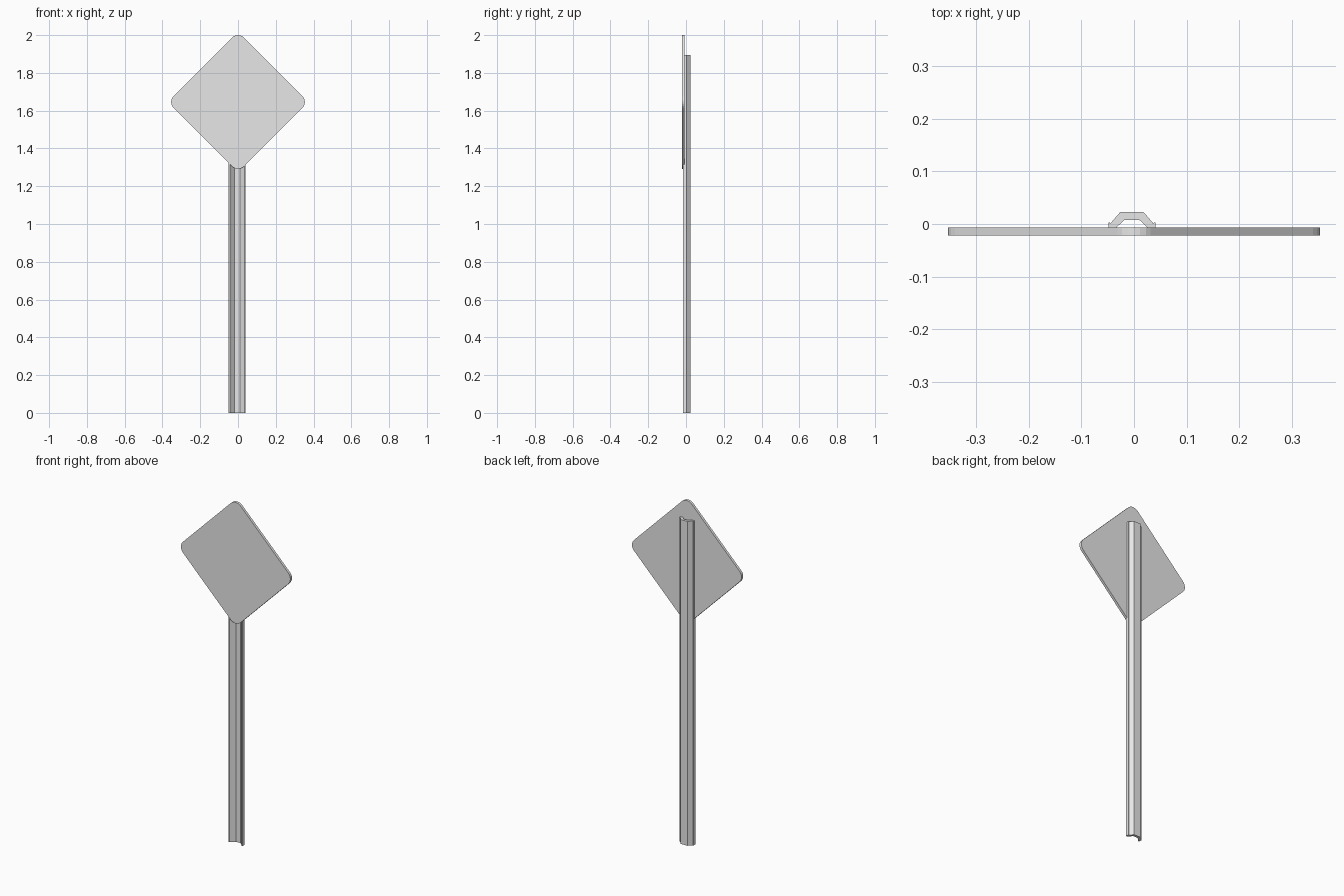
import bpy, bmesh, math

cube = bpy.data.objects.get("Cube")
if cube:
    bpy.data.objects.remove(cube, do_unlink=True)

# One bare metal colour
metal = bpy.data.materials.new("grey metal")
metal.use_nodes = True
GREY = (0.8, 0.8, 0.8, 1)
metal.diffuse_color = GREY
metal.node_tree.nodes["Principled BSDF"].inputs["Base Color"].default_value = GREY


def extrude(name, points, offset):
    """Extrude a closed outline of 3D points along offset."""
    bm = bmesh.new()
    face = bm.faces.new([bm.verts.new(p) for p in points])
    res = bmesh.ops.extrude_face_region(bm, geom=[face], use_keep_orig=True)
    verts = [g for g in res["geom"] if isinstance(g, bmesh.types.BMVert)]
    bmesh.ops.translate(bm, verts=verts, vec=offset)
    bmesh.ops.recalc_face_normals(bm, faces=bm.faces)
    mesh = bpy.data.meshes.new(name)
    bm.to_mesh(mesh)
    bm.free()
    mesh.materials.append(metal)
    obj = bpy.data.objects.new(name, mesh)
    bpy.context.collection.objects.link(obj)
    return obj


# Diamond plate: square on its corner, with rounded corners
TIP, RADIUS, CENTRE_Z, STEPS = 0.354, 0.045, 1.646, 6
arc_centre = TIP - RADIUS
outline = []
for corner in range(4):
    a0 = corner * math.pi / 2
    for i in range(STEPS + 1):
        a = a0 + math.pi / 2 * (i / STEPS - 0.5)
        outline.append((arc_centre * math.cos(a0) + RADIUS * math.cos(a), -0.022,
                        CENTRE_Z + arc_centre * math.sin(a0) + RADIUS * math.sin(a)))
extrude("sign_plate", outline, (0, 0.015, 0))

# Hat-channel post: half a cross-section, mirrored about its own axis
POST_X = -0.004
half = [(0.022, 0.023), (0.041, 0.001), (0.042, 0.003), (0.045, 0.003),
        (0.045, -0.016), (0.039, -0.016), (0.029, -0.006), (0.014, 0.008)]
section = half + [(-x, y) for x, y in reversed(half)]
extrude("channel_post", [(x + POST_X, y, 0) for x, y in section], (0, 0, 1.895))
